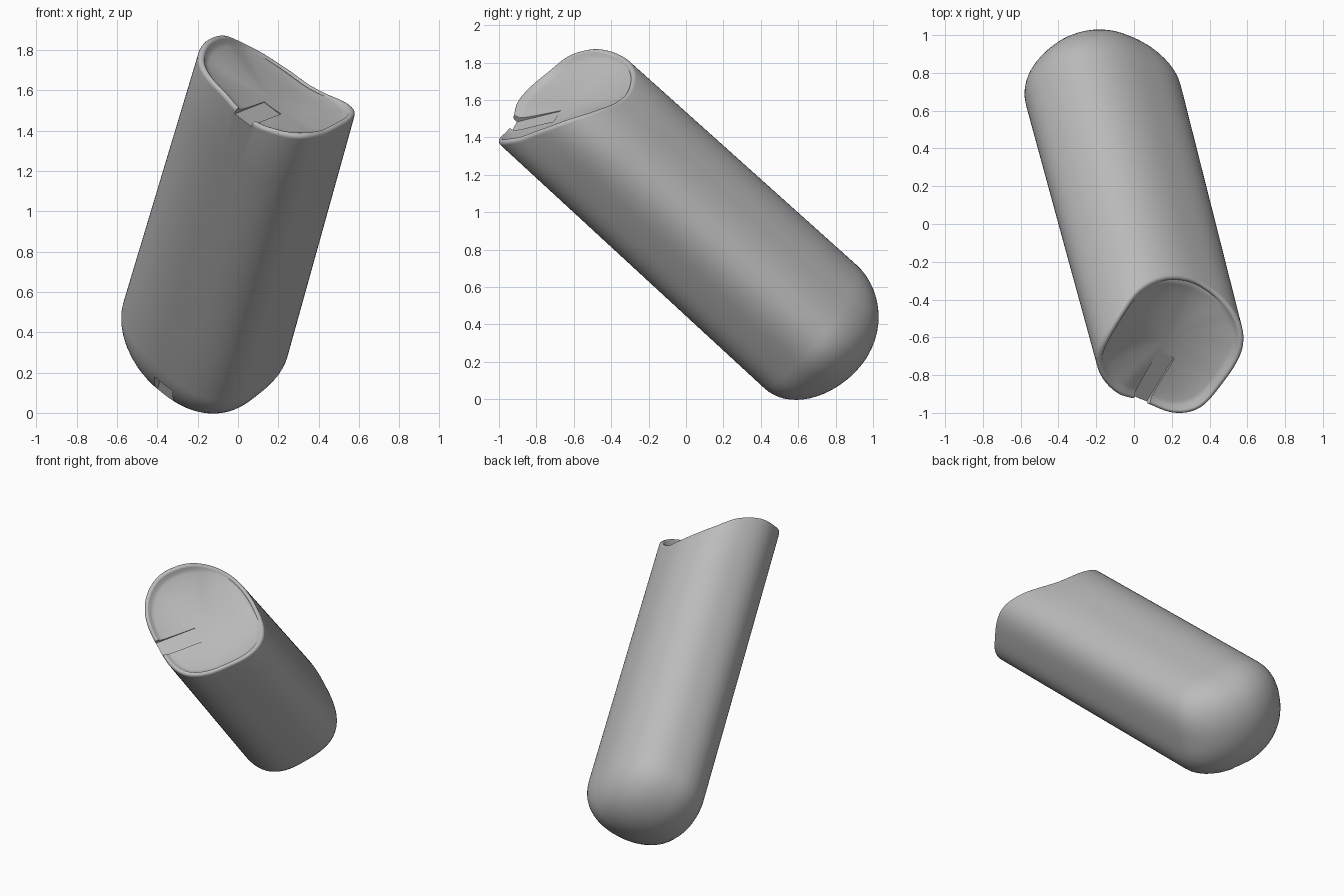
import bpy
import bmesh
from math import sin, cos, pi, radians, degrees, atan2, copysign, floor
from mathutils import Vector

cube = bpy.data.objects.get("Cube")
if cube:
    bpy.data.objects.remove(cube, do_unlink=True)

# Leaning frame: wide and thin directions of the section, then the long axis
AXIS = Vector((0.191, -0.726, 0.66)).normalized()
SIDE = Vector((0.967, 0.254, 0)).normalized()
UP = SIDE.cross(AXIS).normalized()
if UP.z < 0:
    UP.negate()
ORIGIN = SIDE * 0.015 + UP * 0.745
TURN = radians(130)
WIDE = SIDE * cos(TURN) + UP * sin(TURN)
THIN = SIDE * cos(TURN + pi / 2) + UP * sin(TURN + pi / 2)

HALF_THIN = 0.333
LIP = 0.02
DOME_START, DOME_TIP, DOME_TILT, DOME_ROUND = -0.26, -0.595, 0.06, 0.4
MOUTH_CENTRE, MOUTH_SLOPE = 1.52, 0.45
SEGMENTS = 96
# Rim height along the axis, every 20 degrees
RIM = [1.48, 1.41, 1.376, 1.378, 1.405, 1.47, 1.575, 1.635, 1.655,
       1.68, 1.69, 1.665, 1.66, 1.685, 1.685, 1.645, 1.61, 1.56]


def place(p, q, a):
    return ORIGIN + WIDE * p + THIN * q + AXIS * a


def section(i):
    """Point on the flat-sided section, narrower at one end."""
    t = 2 * pi * i / SEGMENTS
    half_wide, n = (0.43, 0.85) if cos(t) > 0 else (0.385, 0.667)
    power = lambda v: copysign(abs(v) ** n, v)
    return half_wide * power(cos(t)), HALF_THIN * power(sin(t))


def rim_height(i):
    p, q = section(i)
    f = (degrees(atan2(q, p) + TURN) % 360) / 20
    k = floor(f)
    s = f - k
    a, b, c, d = (RIM[(k + j) % len(RIM)] for j in (-1, 0, 1, 2))
    return b + 0.5 * s * (c - a + s * (2*a - 5*b + 4*c - d + s * (3*(b - c) + d - a)))


def dome_edge(i):
    """Slightly tilted seam between the wall and the closed end."""
    p, q = section(i)
    return DOME_START + DOME_TILT * (p * WIDE.dot(UP) + q * THIN.dot(UP))


def mouth_height(i, r):
    """Shallow saddle that spans the open end and blends into the lip."""
    q = section(i)[1]
    rest = rim_height(i) - MOUTH_CENTRE - MOUTH_SLOPE * q
    return MOUTH_CENTRE + MOUTH_SLOPE * q * r + rest * r * r - LIP * (1 - r ** 8)


def add_object(name, bm):
    mesh = bpy.data.meshes.new(name)
    bm.to_mesh(mesh)
    bm.free()
    obj = bpy.data.objects.new(name, mesh)
    bpy.context.collection.objects.link(obj)
    return obj


def build_sleeve():
    bm = bmesh.new()

    def ring(scale, height, roundness=0):
        verts = []
        for i in range(SEGMENTS):
            t = 2 * pi * i / SEGMENTS
            p, q = section(i)
            p += (DOME_ROUND * cos(t) - p) * roundness
            q += (DOME_ROUND * sin(t) - q) * roundness
            a = height(i)
            s = scale * (1 + 0.03 * (1.5 - a) / 1.75)
            verts.append(bm.verts.new(place(p * s, q * s, a)))
        return verts

    loops = []
    # Rounded closed end
    for k in range(1, 17):
        t = pi / 2 * k / 16
        loops.append(ring(sin(t), lambda i: dome_edge(i) + (DOME_TIP - dome_edge(i)) * cos(t),
                          cos(t) ** 2))
    # Straight wall
    for k in range(1, 7):
        loops.append(ring(1, lambda i: dome_edge(i) + (rim_height(i) - LIP - dome_edge(i)) * k / 6))
    # Rounded lip
    for k in range(1, 7):
        t = pi * k / 8
        loops.append(ring(1 - 0.045 * (1 - cos(t)), lambda i: rim_height(i) - LIP * (1 - sin(t))))
    # Dished mouth
    for k in range(18, 0, -1):
        r = 0.9 * k / 18
        loops.append(ring(r, lambda i: mouth_height(i, r)))

    for lo, hi in zip(loops, loops[1:]):
        for i in range(SEGMENTS):
            j = (i + 1) % SEGMENTS
            bm.faces.new((lo[i], lo[j], hi[j], hi[i]))
    # Close both ends
    for loop, a in ((loops[0], DOME_TIP), (loops[-1], MOUTH_CENTRE - LIP)):
        tip = bm.verts.new(place(0, 0, a))
        for i in range(SEGMENTS):
            bm.faces.new((loop[i], loop[(i + 1) % SEGMENTS], tip))
    bmesh.ops.recalc_face_normals(bm, faces=bm.faces)
    return add_object("sleeve", bm)


def cut_box(target, name, p, q, a, slope):
    """Cut a box given by its ranges in the leaning frame, rising with q."""
    bm = bmesh.new()
    bmesh.ops.create_cube(bm, size=1)
    for v in bm.verts:
        x, y, z = [r[0] if c < 0 else r[1] for r, c in zip((p, q, a), v.co)]
        v.co = place(x, y, z + slope * y)
    bmesh.ops.recalc_face_normals(bm, faces=bm.faces)
    cutter = add_object(name, bm)
    cutter.hide_render = True
    mod = target.modifiers.new(name, 'BOOLEAN')
    mod.operation = 'DIFFERENCE'
    mod.solver = 'EXACT'
    mod.object = cutter


grey = bpy.data.materials.new("plain grey")
grey.use_nodes = True
colour = (0.5, 0.5, 0.5, 1)
grey.diffuse_color = colour
grey.node_tree.nodes["Principled BSDF"].inputs["Base Color"].default_value = colour

sleeve = build_sleeve()
sleeve.data.materials.append(grey)
bpy.context.view_layer.objects.active = sleeve
sleeve.select_set(True)
bpy.ops.object.shade_smooth_by_angle(angle=radians(50))

# Shallow slot across the mouth and a notch in the closed end
cut_box(sleeve, "mouth_slot_cutter", (-0.1, 0.01), (0.07, 0.45), (1.5, 1.9), 0.4)
cut_box(sleeve, "end_notch_cutter", (-0.09, 0.03), (0.27, 0.5), (-0.75, -0.36), 0)

# Apply the cuts and drop the cutters
for mod in list(sleeve.modifiers):
    cutter = mod.object if mod.type == 'BOOLEAN' else None
    bpy.ops.object.modifier_apply(modifier=mod.name)
    if cutter:
        bpy.data.objects.remove(cutter, do_unlink=True)
